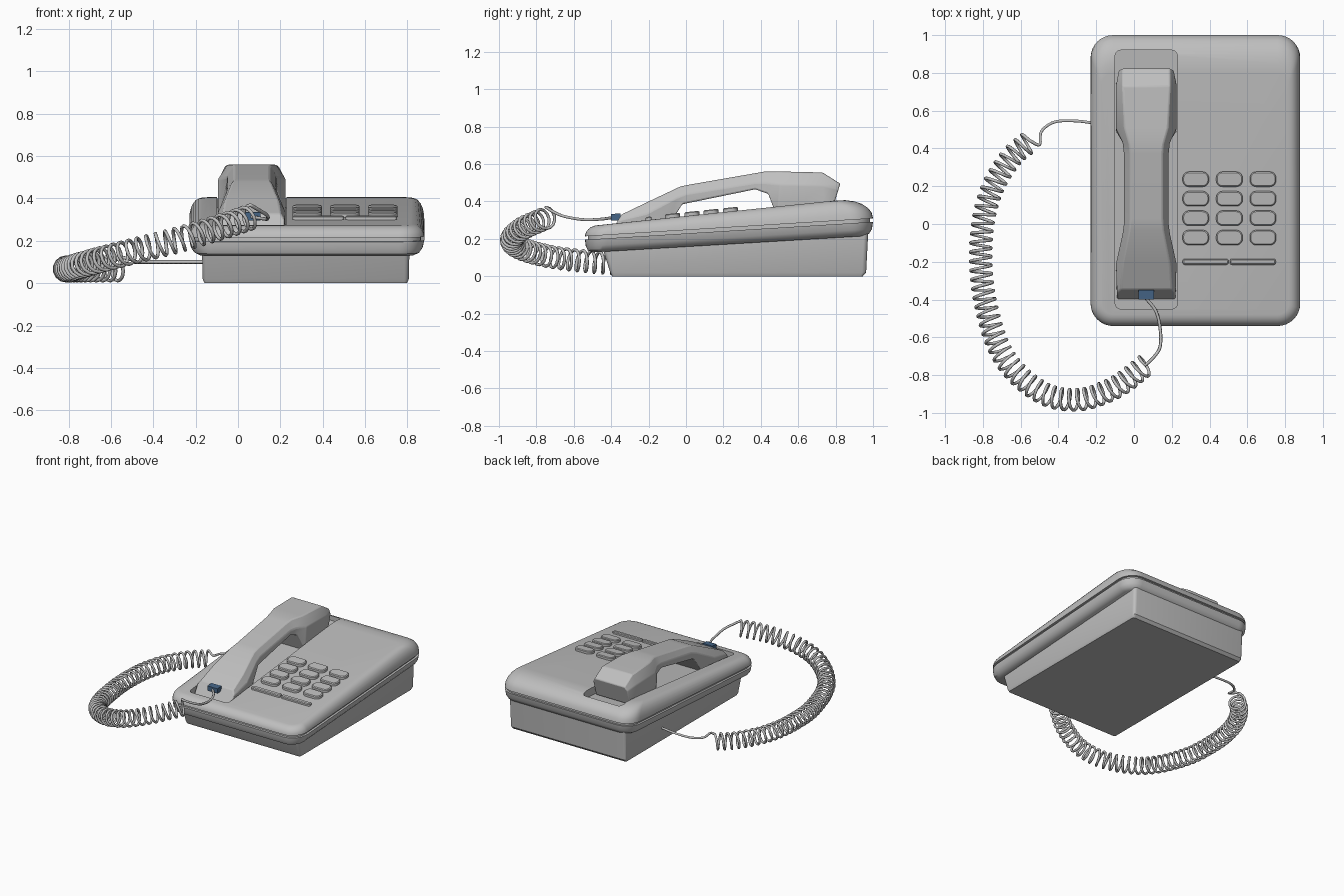
import bpy, bmesh, math
from mathutils import Vector

cube = bpy.data.objects.get("Cube")
if cube:
    bpy.data.objects.remove(cube)


def material(name, color):
    m = bpy.data.materials.new(name)
    m.use_nodes = True
    m.diffuse_color = (*color, 1)
    for node in m.node_tree.nodes:
        if node.type == 'BSDF_PRINCIPLED':
            node.inputs["Base Color"].default_value = (*color, 1)
    return m


GREY = material("light grey plastic", (0.52, 0.52, 0.52))
BLUE = material("dark blue plug", (0.06, 0.13, 0.24))


def activate(ob):
    bpy.ops.object.select_all(action='DESELECT')
    ob.select_set(True)
    bpy.context.view_layer.objects.active = ob


def smooth(ob, angle=30):
    activate(ob)
    bpy.ops.object.shade_smooth_by_angle(angle=math.radians(angle))


def skin(name, rings, mat=GREY):
    """Join rings of equal point count into a closed solid."""
    bm = bmesh.new()
    loops = [[bm.verts.new(p) for p in ring] for ring in rings]
    n = len(loops[0])
    for a, b in zip(loops, loops[1:]):
        for i in range(n):
            j = (i + 1) % n
            bm.faces.new((a[i], a[j], b[j], b[i]))
    bm.faces.new(loops[0][::-1])
    bm.faces.new(loops[-1])
    bmesh.ops.recalc_face_normals(bm, faces=bm.faces)
    me = bpy.data.meshes.new(name)
    bm.to_mesh(me)
    bm.free()
    ob = bpy.data.objects.new(name, me)
    bpy.context.collection.objects.link(ob)
    me.materials.append(mat)
    return ob


def slab(name, box, radius, layers, seg=6):
    """Stack of rounded rectangles; layer = side, front, back inset and z(y)."""
    rings = []
    for side, front, back, height in layers:
        x0, x1 = box[0] + side, box[1] - side
        y0, y1 = box[2] + front, box[3] - back
        r = max(radius - side, radius * 0.5)
        ring = []
        corners = ((x1 - r, y1 - r), (x0 + r, y1 - r), (x0 + r, y0 + r), (x1 - r, y0 + r))
        for k, (cx, cy) in enumerate(corners):
            for i in range(seg + 1):
                a = math.pi / 2 * (k + i / seg)
                x, y = cx + r * math.cos(a), cy + r * math.sin(a)
                ring.append((x, y, height(y)))
        rings.append(ring)
    return skin(name, rings)


# Sloping planes of the case
def under(y): return 0.158 + 0.060 * y
def seam(y): return 0.239 + 0.062 * y
def top(y): return 0.322 + 0.104 * y
def floor(y): return 0.275 + 0.09 * y


def offset(plane, d):
    return lambda y: plane(y) + d


def blend(t):
    return lambda y: seam(y) + 0.008 + t * (top(y) - seam(y) - 0.008)


# Base with a front that leans back toward the table
base = slab("base", (-0.17, 0.81, -0.45, 0.975), 0.025, [
    (0.012, 0.055, 0.03, lambda y: 0),
    (0.003, 0.045, 0.012, lambda y: 0.02),
    (0, 0, 0, offset(under, 0.03))], 4)
smooth(base)

# Case with a groove at the seam and a rounded top edge
layers = [(0.05, 0.04, 0.04, under),
          (0.025, 0.015, 0.02, offset(under, 0.012)),
          (0.008, 0.004, 0.006, offset(under, 0.035)),
          (0, 0, 0, offset(seam, -0.01)),
          (0.016, 0.016, 0.016, offset(seam, -0.01)),
          (0.016, 0.016, 0.016, offset(seam, 0.008))]
for k in range(7):
    a = math.pi / 2 * k / 6
    c = 1 - math.cos(a)
    layers.append((0.06 * c, 0.06 * c, 0.2 * c, blend(math.sin(a))))
case = slab("case", (-0.23, 0.88, -0.54, 1.0), 0.12, layers, 8)

# Recess for the handset
cutter = slab("recess_cutter", (-0.1, 0.23, -0.45, 0.92), 0.03, [
    (0, 0, 0, floor), (0, 0, 0, lambda y: 0.7)], 4)
cutter.hide_render = True
cut = case.modifiers.new("recess", 'BOOLEAN')
cut.operation = 'DIFFERENCE'
cut.solver = 'EXACT'
cut.object = cutter
activate(case)
bpy.ops.object.modifier_apply(modifier=cut.name)
bpy.data.objects.remove(cutter)
smooth(case)

# Handset: top y, top z, bottom y, bottom z, half width, top half width, chamfer
CX = 0.065
stations = [
    (-0.345, 0.33, -0.40, 0.24, 0.155, 0.135, 0.03),
    (-0.21, 0.395, -0.21, 0.25, 0.160, 0.125, 0.06),
    (-0.03, 0.48, -0.10, 0.26, 0.125, 0.09, 0.06),
    (0.03, 0.492, -0.02, 0.385, 0.118, 0.085, 0.05),
    (0.37, 0.551, 0.37, 0.465, 0.118, 0.085, 0.05),
    (0.42, 0.56, 0.44, 0.44, 0.125, 0.09, 0.06),
    (0.51, 0.56, 0.49, 0.31, 0.160, 0.115, 0.07),
    (0.73, 0.555, 0.74, 0.335, 0.160, 0.125, 0.07),
    (0.825, 0.495, 0.78, 0.35, 0.145, 0.125, 0.03)]
rings = []
for yt, zt, yb, zb, w, wt, c in stations:
    f = c / (zt - zb)
    ym = yt + (yb - yt) * f
    half = [(w, yb, zb), (w, ym, zt - c), (wt, yt, zt)]
    rings.append([(CX + x, y, z) for x, y, z in half] +
                 [(CX - x, y, z) for x, y, z in reversed(half)])
handset = skin("handset", rings)
bev = handset.modifiers.new("soft edges", 'BEVEL')
bev.width = 0.01
bev.segments = 2
bev.angle_limit = math.radians(25)
smooth(handset)


# Keypad and the split bar below it
def key(name, x, y, w, d, r, rise):
    ob = slab(name, (x - w / 2, x + w / 2, y - d / 2, y + d / 2), r, [
        (0, 0, 0, offset(top, -0.01)),
        (0, 0, 0, offset(top, rise - 0.005)),
        (0.006, 0.006, 0.006, offset(top, rise))], 5)
    smooth(ob)


for row in range(4):
    for col in range(3):
        key(f"key_{row}_{col}", 0.327 + 0.178 * col, 0.237 - 0.103 * row,
            0.14, 0.08, 0.034, 0.021)
for side, x in (("right", 0.379), ("left", 0.629)):
    key(f"bar_{side}", x, -0.2, 0.243, 0.032, 0.012, 0.017)

# Cord plug
plug = skin("cord_plug", [[(CX + sx * 0.042, y, z + dz) for sx, dz in
            ((-1, -0.018), (1, -0.018), (1, 0.018), (-1, 0.018))]
            for y, z in ((-0.4, 0.315), (-0.35, 0.318))], BLUE)


# Coiled cord
def spline(points, steps):
    pts = [Vector(p) for p in points]
    pts = [2 * pts[0] - pts[1]] + pts + [2 * pts[-1] - pts[-2]]
    out = []
    for p, a, b, q in zip(pts, pts[1:], pts[2:], pts[3:]):
        for i in range(steps):
            t = i / steps
            out.append(0.5 * (2 * a + (b - p) * t + (2 * p - 5 * a + 4 * b - q) * t ** 2
                              + (3 * a - p - 3 * b + q) * t ** 3))
    return out + [pts[-2]]


path = spline([(0.07, -0.74, 0.315), (-0.1, -0.865, 0.26), (-0.3, -0.93, 0.2),
               (-0.5, -0.885, 0.15), (-0.69, -0.7, 0.1), (-0.79, -0.4, 0.07),
               (-0.81, -0.1, 0.067), (-0.765, 0.15, 0.067), (-0.66, 0.34, 0.067),
               (-0.55, 0.44, 0.067)], 40)
dist = [0]
for a, b in zip(path, path[1:]):
    dist.append(dist[-1] + (b - a).length)

TURNS, STEPS, R = 46, 14, 0.056
coil, k = [], 0
for i in range(TURNS * STEPS + 1):
    s = dist[-1] * i / (TURNS * STEPS)
    while k < len(path) - 2 and dist[k + 1] < s:
        k += 1
    t = (path[k + 1] - path[k]).normalized()
    side = t.cross(Vector((0, 0, 1))).normalized()
    up = side.cross(t)
    a = math.tau * i / STEPS
    centre = path[k] + t * (s - dist[k])
    coil.append(centre + R * (up * math.cos(a) + side * math.sin(a)))

lead_in = spline([(CX, -0.395, 0.313), (0.115, -0.46, 0.305), (0.138, -0.55, 0.303),
                  (0.138, -0.65, 0.32), (0.1, -0.71, 0.345), coil[0]], 6)
lead_out = spline([coil[-1], (-0.5, 0.42, 0.11), (-0.49, 0.49, 0.1), (-0.42, 0.54, 0.1),
                   (-0.3, 0.545, 0.1), (-0.16, 0.525, 0.1)], 6)
points = lead_in[:-1] + coil + lead_out[1:]
curve = bpy.data.curves.new("coiled_cord", 'CURVE')
curve.dimensions = '3D'
curve.bevel_depth = 0.0085
curve.bevel_resolution = 1
curve.use_fill_caps = True
line = curve.splines.new('POLY')
line.points.add(len(points) - 1)
for p, co in zip(line.points, points):
    p.co = (*co, 1)
line.use_smooth = True
curve.materials.append(GREY)
cord = bpy.data.objects.new("coiled_cord", curve)
bpy.context.collection.objects.link(cord)
